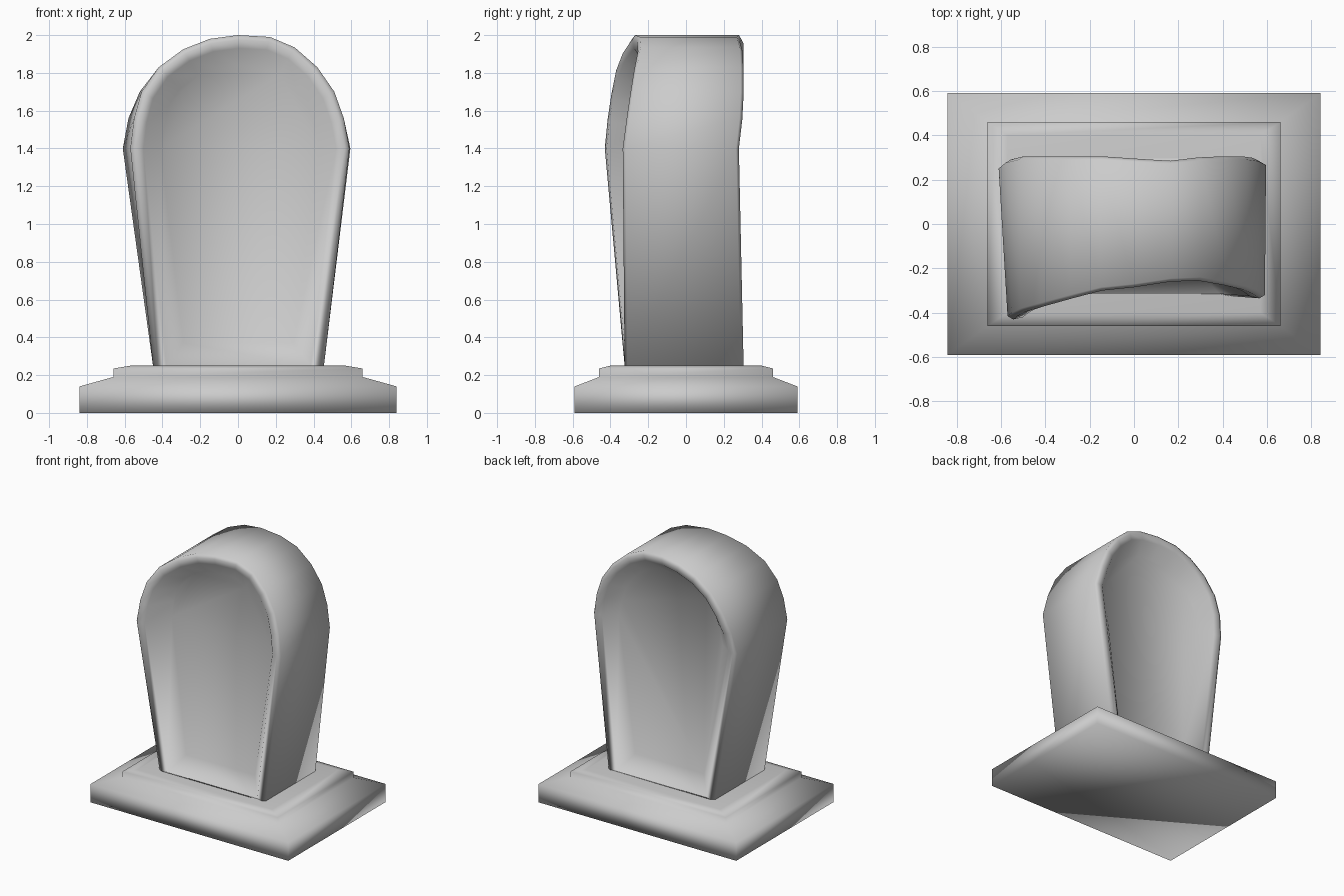
import bpy, bmesh
from mathutils import Vector

if "Cube" in bpy.data.objects:
    bpy.data.objects.remove(bpy.data.objects["Cube"])


def loft(name, rings):
    """Skin a list of equal-length closed rings and cap both ends."""
    bm = bmesh.new()
    loops = [[bm.verts.new(p) for p in ring] for ring in rings]
    n = len(loops[0])
    for a, b in zip(loops, loops[1:]):
        for i in range(n):
            j = (i + 1) % n
            bm.faces.new((a[i], a[j], b[j], b[i]))
    bm.faces.new(loops[0])
    bm.faces.new(loops[-1])
    bmesh.ops.recalc_face_normals(bm, faces=bm.faces)
    for f in bm.faces:
        f.smooth = True
    mesh = bpy.data.meshes.new(name)
    bm.to_mesh(mesh)
    bm.free()
    obj = bpy.data.objects.new(name, mesh)
    bpy.context.collection.objects.link(obj)
    return obj


# Stepped plinth: half width, half depth, height
steps = [(.84, .59, 0), (.84, .59, .14), (.66, .46, .19),
         (.66, .46, .235), (.57, .40, .25)]
loft("plinth", [[(-x, -y, z), (x, -y, z), (x, y, z), (-x, y, z)]
                for x, y, z in steps])

# Headstone outline: back x, front x, z, front rim y, back rim y
outline = [
    (.455, .455, .25, -.325, .305), (.595, .59, 1.40, -.335, .28),
    (.56, .56, 1.56, -.315, .298), (.51, .51, 1.70, -.295, .305),
    (.42, .42, 1.83, -.275, .305), (.30, .30, 1.935, -.255, .30),
    (.17, .17, 1.99, -.26, .285), (0, 0, 2.0, -.285, .295),
    (-.15, -.15, 1.98, -.30, .305), (-.29, -.29, 1.925, -.335, .305),
    (-.42, -.42, 1.83, -.37, .305), (-.52, -.51, 1.70, -.395, .305),
    (-.58, -.55, 1.56, -.415, .29), (-.61, -.57, 1.40, -.43, .265),
    (-.45, -.45, .25, -.325, .305)]


def stone_ring(inset, front, drop=0, panel=None, lift=0):
    """Outline pulled inward, lying on the wavy rim or on a flat panel."""
    ring = []
    for bx, fx, z, fy, by in outline:
        x, y = (fx, fy + drop) if front else (bx, by - drop)
        pull = Vector((x, max(z - 1.4, 0))).normalized() * inset
        ring.append((x - pull.x, y if panel is None else panel,
                     z - pull.y + (lift if z < 1 else 0)))
    return ring


# Headstone with rounded rims and a recessed panel on front and back
loft("headstone", [
    stone_ring(.16, True, panel=-.215, lift=.12),
    stone_ring(.07, True, drop=.01),
    stone_ring(.025, True),
    stone_ring(0, True, drop=.015),
    stone_ring(0, False, drop=.015),
    stone_ring(.025, False),
    stone_ring(.07, False, drop=.01),
    stone_ring(.16, False, panel=.195, lift=.12)])
